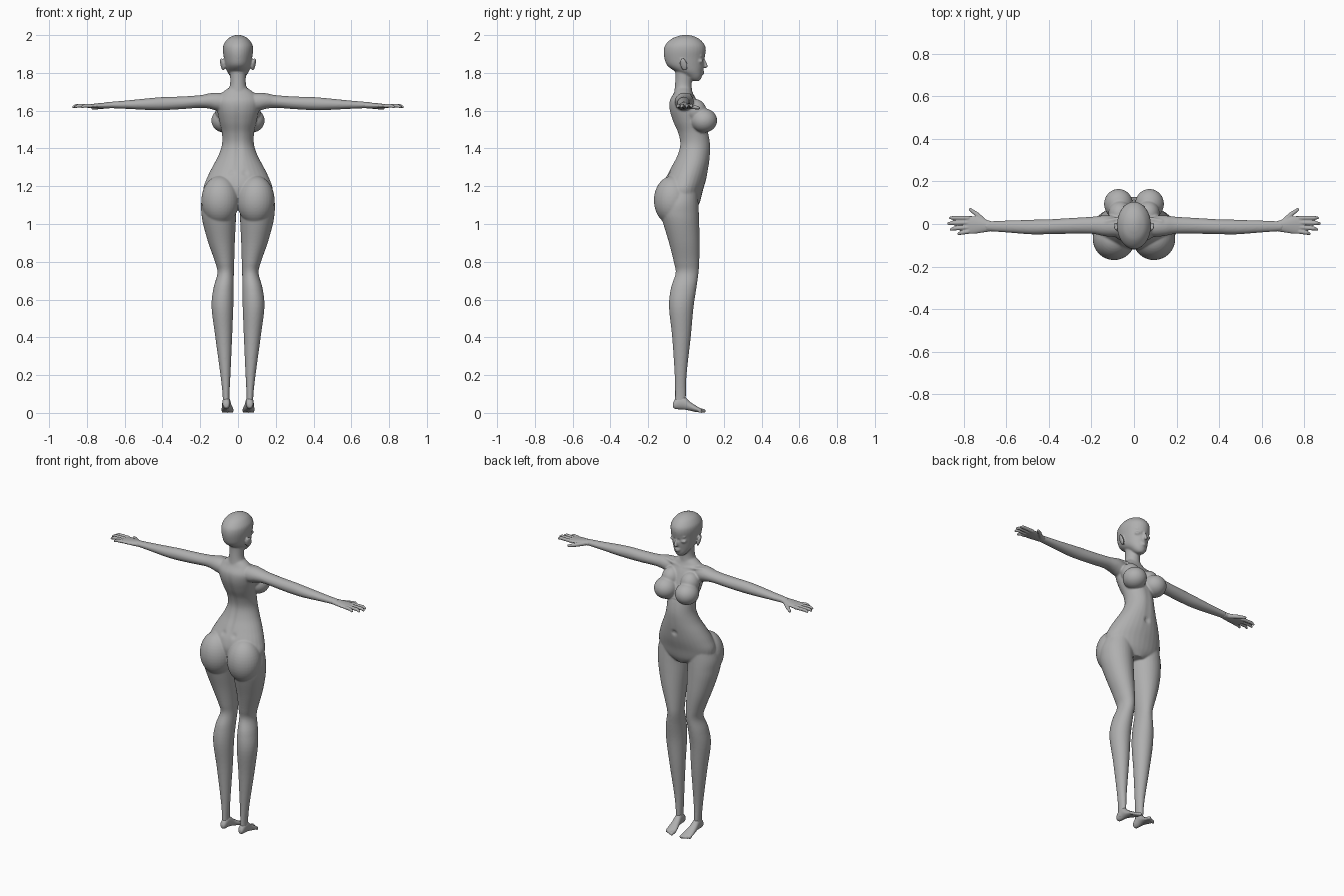
import bpy
import bmesh
import math
from mathutils import Vector, Matrix, Euler

cube = bpy.data.objects.get("Cube")
if cube:
    bpy.data.objects.remove(cube, do_unlink=True)

skin = bpy.data.materials.new("plain grey")
skin.use_nodes = True
grey = (0.43, 0.43, 0.43, 1)
skin.diffuse_color = grey
for node in skin.node_tree.nodes:
    if node.type == "BSDF_PRINCIPLED":
        node.inputs["Base Color"].default_value = grey
        node.inputs["Roughness"].default_value = 0.6


def catmull(p0, p1, p2, p3, t):
    """Smooth interpolation between p1 and p2."""
    return [0.5 * (2 * b + (c - a) * t + (2 * a - 5 * b + 4 * c - d) * t * t
                   + (3 * b - a - 3 * c + d) * t ** 3)
            for a, b, c, d in zip(p0, p1, p2, p3)]


def loft(bm, rows, axis, steps=5, sides=32):
    """Skin ellipses; each row is position, low/high of one axis, low/high of the other."""
    smooth = []
    last = len(rows) - 1
    for i in range(last):
        quad = (rows[max(i - 1, 0)], rows[i], rows[i + 1], rows[min(i + 2, last)])
        smooth += [catmull(*quad, s / steps) for s in range(steps)]
    smooth.append(rows[last])
    rings = []
    for pos, a0, a1, b0, b1 in smooth:
        ring = []
        for k in range(sides):
            angle = math.tau * k / sides
            a = (a0 + a1) / 2 + (a1 - a0) / 2 * math.cos(angle)
            b = (b0 + b1) / 2 + (b1 - b0) / 2 * math.sin(angle)
            co = {"x": (pos, a, b), "y": (a, pos, b), "z": (a, b, pos)}[axis]
            ring.append(bm.verts.new(co))
        rings.append(ring)
    for low, high in zip(rings, rings[1:]):
        for k in range(sides):
            n = (k + 1) % sides
            bm.faces.new((low[k], low[n], high[n], high[k]))
    bm.faces.new(rings[0][::-1])
    bm.faces.new(rings[-1])


def ball(bm, centre, radii, turn=(0, 0, 0)):
    matrix = (Matrix.Translation(centre) @ Euler(turn).to_matrix().to_4x4()
              @ Matrix.Diagonal((*radii, 1)))
    bmesh.ops.create_uvsphere(bm, u_segments=32, v_segments=20, radius=1, matrix=matrix)


def capsule(bm, start, end, r1, r2):
    start, end = Vector(start), Vector(end)
    way = end - start
    matrix = (Matrix.Translation((start + end) / 2)
              @ way.to_track_quat("Z", "Y").to_matrix().to_4x4())
    bmesh.ops.create_cone(bm, cap_ends=True, segments=20, radius1=r1, radius2=r2,
                          depth=way.length, matrix=matrix)
    ball(bm, start, (r1, r1, r1))
    ball(bm, end, (r2, r2, r2))


def mirror(bm):
    copy = bmesh.ops.duplicate(bm, geom=bm.verts[:] + bm.edges[:] + bm.faces[:])
    verts = [g for g in copy["geom"] if isinstance(g, bmesh.types.BMVert)]
    bmesh.ops.scale(bm, vec=(-1, 1, 1), verts=verts)


def fuse(bm, name, voxel, rounds):
    """Merge all overlapping shells into one softened surface."""
    bmesh.ops.recalc_face_normals(bm, faces=bm.faces[:])
    mesh = bpy.data.meshes.new(name)
    bm.to_mesh(mesh)
    bm.free()
    obj = bpy.data.objects.new(name, mesh)
    bpy.context.collection.objects.link(obj)
    remesh = obj.modifiers.new("Fuse", "REMESH")
    remesh.mode = "VOXEL"
    remesh.voxel_size = voxel
    soften = obj.modifiers.new("Soften", "SMOOTH")
    soften.factor = 0.5
    soften.iterations = rounds
    bpy.context.view_layer.update()
    graph = bpy.context.evaluated_depsgraph_get()
    result = bpy.data.meshes.new_from_object(obj.evaluated_get(graph))
    obj.modifiers.clear()
    obj.data = result
    bpy.data.meshes.remove(mesh)
    result.name = name
    result.materials.clear()
    result.materials.append(skin)
    for poly in result.polygons:
        poly.use_smooth = True
        poly.material_index = 0
    return obj


def symmetric(rows):
    return [(z, -half, half, back, front) for z, half, back, front in rows]


# Legs and arms, built on the left side
body = bmesh.new()
loft(body, [
    (1.2, .03, .17, -.1, .06), (1.12, .008, .194, -.13, .065), (1.06, .01, .194, -.135, .068),
    (1, .012, .185, -.12, .07), (.9, .017, .157, -.09, .072), (.8, .02, .122, -.065, .07),
    (.74, .022, .109, -.055, .066), (.66, .023, .13, -.08, .055), (.56, .025, .14, -.09, .04),
    (.4, .031, .12, -.073, .025), (.2, .04, .093, -.06, .003), (.1, .045, .082, -.058, 0),
    (.03, .045, .08, -.06, 0)], "z")
loft(body, [
    (.06, -.06, .03, 1.6, 1.69), (.11, -.06, .04, 1.6, 1.695), (.15, -.055, .04, 1.61, 1.692),
    (.2, -.046, .034, 1.615, 1.682), (.3, -.046, .028, 1.608, 1.675),
    (.4, -.048, .022, 1.603, 1.672), (.48, -.049, .02, 1.604, 1.665),
    (.6, -.04, .016, 1.61, 1.653), (.7, -.033, .013, 1.614, 1.645)], "x")

# Hips, chest, collar and ears
ball(body, (.094, -.07, 1.125), (.1, .1, .13))
ball(body, (.073, .094, 1.548), (.068, .071, .064))
ball(body, (.066, .05, 1.6), (.055, .058, .062), (.4, 0, 0))
capsule(body, (.018, .038, 1.675), (.13, .012, 1.685), .008, .01)
ball(body, (.083, -.012, 1.845), (.009, .02, .036), (.15, .25, -.35))

# Closed eyelids and brows
ball(body, (.034, .077, 1.862), (.021, .014, .011))
capsule(body, (.014, .092, 1.887), (.045, .08, 1.89), .006, .005)
mirror(body)

# Torso, neck and head
loft(body, symmetric([
    (1.08, .05, -.05, .055), (1.12, .16, -.1, .075), (1.18, .184, -.12, .09),
    (1.24, .166, -.11, .108), (1.3, .137, -.08, .12), (1.36, .105, -.05, .128),
    (1.42, .085, -.035, .13), (1.48, .085, -.045, .12), (1.54, .098, -.07, .1),
    (1.6, .11, -.088, .08), (1.65, .114, -.088, .06), (1.69, .09, -.066, .038),
    (1.72, .05, -.055, .028)]), "z")
loft(body, symmetric([
    (1.66, .06, -.07, .04), (1.7, .053, -.062, .033), (1.74, .042, -.058, .03),
    (1.79, .042, -.056, .033), (1.85, .045, -.06, .03)]), "z")
loft(body, symmetric([
    (1.756, .014, .04, .068), (1.767, .03, .015, .078), (1.785, .044, -.01, .085),
    (1.81, .059, -.06, .089), (1.84, .068, -.1, .095), (1.88, .075, -.115, .099),
    (1.92, .08, -.118, .105), (1.95, .076, -.108, .098), (1.98, .055, -.077, .07),
    (1.996, .027, -.038, .035), (2.001, .006, -.01, .008)]), "z")

# Nose and lips
capsule(body, (0, .096, 1.868), (0, .105, 1.836), .007, .011)
for height, width in ((1.807, .019), (1.797, .015)):
    ball(body, (0, .087, height), (width, .01, .006))

figure = fuse(body, "body", .005, 6)

# Navel, spine furrow, belly line and eye corners pressed into the surface
dents = [(Vector((0, .12, 1.29)), .014, .012)]
for side in (-1, 1):
    dents.append((Vector((side * .013, .095, 1.868)), .009, .005))
    dents.append((Vector((side * .035, -.09, 1.27)), .015, .005))
for vert in figure.data.vertices:
    co = vert.co
    for spot, size, depth in dents:
        fall = math.exp(-((co - spot).length / size) ** 2)
        if fall > .01:
            vert.co = vert.co - vert.normal * depth * fall
    if 1.2 < co.z < 1.68 and abs(co.x) < .06:
        fade = math.sin(math.pi * (co.z - 1.2) / .48)
        crease = math.exp(-(co.x / .018) ** 2) * fade
        if co.y < -.02:
            co.y += .008 * crease
        elif co.z < 1.5:
            co.y -= .003 * crease

# Hands: palm, four fingers and a thumb
hands = bmesh.new()
loft(hands, [
    (.67, -.034, .013, 1.613, 1.645), (.71, -.04, .024, 1.612, 1.642),
    (.75, -.046, .036, 1.613, 1.638), (.785, -.046, .037, 1.615, 1.634),
    (.8, -.04, .032, 1.619, 1.63)], "x")
for base, tip, reach in ((.028, .029, .864), (.006, .002, .872),
                         (-.016, -.026, .86), (-.036, -.046, .825)):
    middle = (.825 + reach - .84, (base + tip) / 2, 1.626)
    capsule(hands, (.78, base, 1.625), middle, .0105, .0095)
    capsule(hands, middle, (reach, tip, 1.62), .0095, .0065)
capsule(hands, (.7, .008, 1.624), (.74, .046, 1.618), .013, .011)
capsule(hands, (.74, .046, 1.618), (.77, .068, 1.614), .011, .0075)
mirror(hands)
fuse(hands, "hands", .003, 4)

# Feet: arched sole and five toes
feet = bmesh.new()
loft(feet, [
    (-.07, .052, .073, .03, .05), (-.055, .043, .081, .02, .075), (-.015, .04, .083, .018, .09),
    (.02, .034, .085, .012, .06), (.05, .026, .087, .005, .04), (.075, .026, .086, .003, .025),
    (.085, .034, .078, .006, .018)], "y")
for toe in range(5):
    radius = .0105 - .001 * toe
    x = .034 + .0115 * toe
    capsule(feet, (x, .065, .016), (x, .094 - .005 * toe, radius), radius, radius)
mirror(feet)
fuse(feet, "feet", .003, 4)
